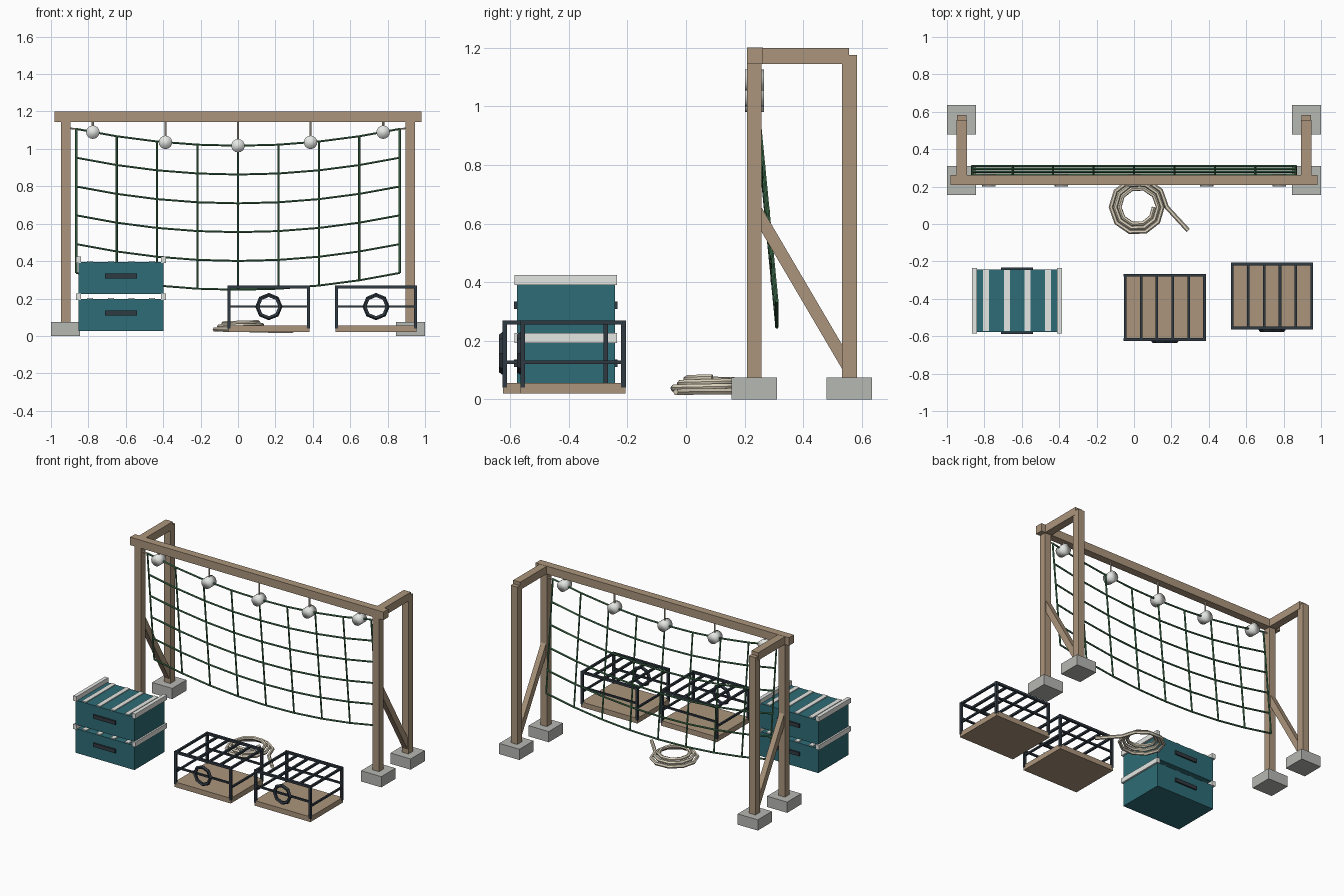
import bpy, math
from mathutils import Vector

cube = bpy.data.objects.get("Cube")
if cube:
    bpy.data.objects.remove(cube, do_unlink=True)


def material(name, r, g, b):
    m = bpy.data.materials.new(name)
    m.use_nodes = True
    m.diffuse_color = (r, g, b, 1)
    bsdf = next(n for n in m.node_tree.nodes if n.type == 'BSDF_PRINCIPLED')
    bsdf.inputs["Base Color"].default_value = (r, g, b, 1)
    return m


WOOD = material("weathered_wood", .41, .30, .20)
CONCRETE = material("concrete", .47, .48, .45)
TEAL = material("teal_plastic", .027, .15, .18)
GREY = material("pale_grey", .78, .80, .77)
GREEN = material("green_net", .065, .20, .095)
METAL = material("dark_metal", .030, .042, .054)
ROPE = material("cream_rope", .72, .65, .51)


def finish(name, mat):
    ob = bpy.context.object
    ob.name = name
    ob.data.materials.append(mat)
    return ob


def box(name, mat, center, size, tilt=0):
    """Box by centre and size, optionally tilted about x."""
    bpy.ops.mesh.primitive_cube_add(size=1, location=center, rotation=(tilt, 0, 0))
    bpy.context.object.scale = size
    return finish(name, mat)


def rope(name, mat, paths, radius):
    """One mesh of round cords following lists of points."""
    cu = bpy.data.curves.new(name, 'CURVE')
    cu.dimensions = '3D'
    cu.bevel_depth = radius
    cu.bevel_resolution = 1
    cu.use_fill_caps = True
    for pts in paths:
        s = cu.splines.new('POLY')
        s.points.add(len(pts) - 1)
        for p, co in zip(s.points, pts):
            p.co = (*co, 1)
    ob = bpy.data.objects.new(name, cu)
    bpy.context.collection.objects.link(ob)
    bpy.ops.object.select_all(action='DESELECT')
    ob.select_set(True)
    bpy.context.view_layer.objects.active = ob
    bpy.ops.object.convert(target='MESH')
    ob = finish(name, mat)
    bpy.ops.object.shade_smooth_by_angle(angle=math.radians(50))
    return ob


# Timber frame on concrete feet
box("top_beam", WOOD, (0, .235, 1.172), (1.96, .054, .056))
for side, sx in (("left", 1), ("right", -1)):
    x = .921 * sx
    box(side + "_front_post", WOOD, (x, .233, .6), (.05, .05, 1.1))
    box(side + "_rear_post", WOOD, (x, .558, .61), (.05, .052, 1.13))
    box(side + "_top_arm", WOOD, (x, .383, 1.172), (.054, .345, .054))
    a, b = Vector((x, .235, .652)), Vector((x, .555, .107))
    d = b - a
    box(side + "_brace", WOOD, (a + b) / 2, (.038, d.length, .042), math.atan2(d.z, d.y))
    for part, y in (("front", .233), ("rear", .557)):
        box(f"{side}_{part}_foot", CONCRETE, (.922 * sx, y, .0375), (.156, .156, .075))


# Sagging net
COLS, ROWS, HALF = 8, 5, .865


def net_point(u, v):
    """u runs -1 to 1 across, v runs 0 to 1 downwards."""
    return (HALF * u, .235 + .075 * v, 1.107 - .77 * v - .09 * (1 - u * u))


us = [2 * i / COLS - 1 for i in range(COLS + 1)]
vs = [j / ROWS for j in range(ROWS + 1)]
rope("net_rows", GREEN, [[net_point(u, v) for u in us] for v in vs], .006)
rope("net_columns", GREEN, [[net_point(u, v) for v in vs] for u in us], .006)
rope("net_ties", ROPE, [[(s * .865, .236, 1.107), (s * .9, .235, 1.11)] for s in (-1, 1)], .005)

# Floats and their hangers
for i in range(-2, 3):
    x = i * .388
    z = net_point(x / HALF, 0)[2]
    bpy.ops.mesh.primitive_cylinder_add(vertices=16, radius=.036, depth=.065,
                                        location=(x, .233, z),
                                        rotation=(math.pi / 2, 0, 0))
    finish(f"float_{i + 3}", GREY)
    bpy.ops.object.shade_smooth()
    rope(f"float_hanger_{i + 3}", ROPE, [[(x, .235, z), (x, .235, 1.15)]], .006)


# Stacked crates
CX, CY = -.625, -.41
for level, z0 in (("lower", .027), ("upper", .225)):
    top = z0 + .17
    box(level + "_crate_body", TEAL, (CX, CY, z0 + .085), (.456, .334, .17))
    for s, side in ((1, "left"), (-1, "right")):
        box(f"{level}_crate_{side}_rail", GREY, (CX + s * .227, CY, top + .013), (.026, .35, .034))
    for i in range(4):
        box(f"{level}_crate_slat_{i + 1}", GREY, (CX + (i - 1.5) * .11, CY, top + .002),
            (.032, .326, .008))
    for s, side in ((-1, "front"), (1, "back")):
        box(f"{level}_crate_{side}_handle", METAL, (CX, CY + s * .17, z0 + .096),
            (.172, .014, .026))


# Traps: wooden base, metal cage, ring entrance
def trap(name, cx, cy):
    w, d, t = .424, .344, .016
    box(name + "_base", WOOD, (cx, cy, .038), (.434, .358, .036))
    for sx in (-1, 1):
        for sy in (-1, 1):
            box(name + "_post", METAL, (cx + sx * w / 2, cy + sy * d / 2, .155), (t, t, .23))
        box(name + "_side_rail", METAL, (cx + sx * w / 2, cy, .127), (.012, d, .012))
    for sy in (-1, 1):
        box(name + "_top_rail", METAL, (cx, cy + sy * d / 2, .262), (w + t, t, t))
        box(name + "_middle_rail", METAL, (cx, cy + sy * d / 2, .157), (w, .012, .012))
    for i in range(6):
        box(name + "_top_bar", METAL, (cx + w * (i / 5 - .5), cy, .262), (.014, d + t, .014))
    bpy.ops.mesh.primitive_torus_add(major_segments=8, minor_segments=5, major_radius=.061,
                                     minor_radius=.012, location=(cx, cy - d / 2 - .008, .157),
                                     rotation=(math.pi / 2, 0, 0))
    finish(name + "_entrance_ring", METAL)


trap("middle_trap", .165, -.446)
trap("left_trap", .738, -.385)

# Coiled rope with a loose tail
TURNS, STEPS = 3, 10
coil = [(.29, -.035, .026)]
for i in range(TURNS * STEPS + 1):
    f = i / (TURNS * STEPS)
    a, r = math.tau * i / STEPS, .155 - .069 * f
    coil.append((.02 + r * math.cos(a), .09 + r * math.sin(a), .027 + .047 * f))
rope("rope_coil", ROPE, [coil], .012)
